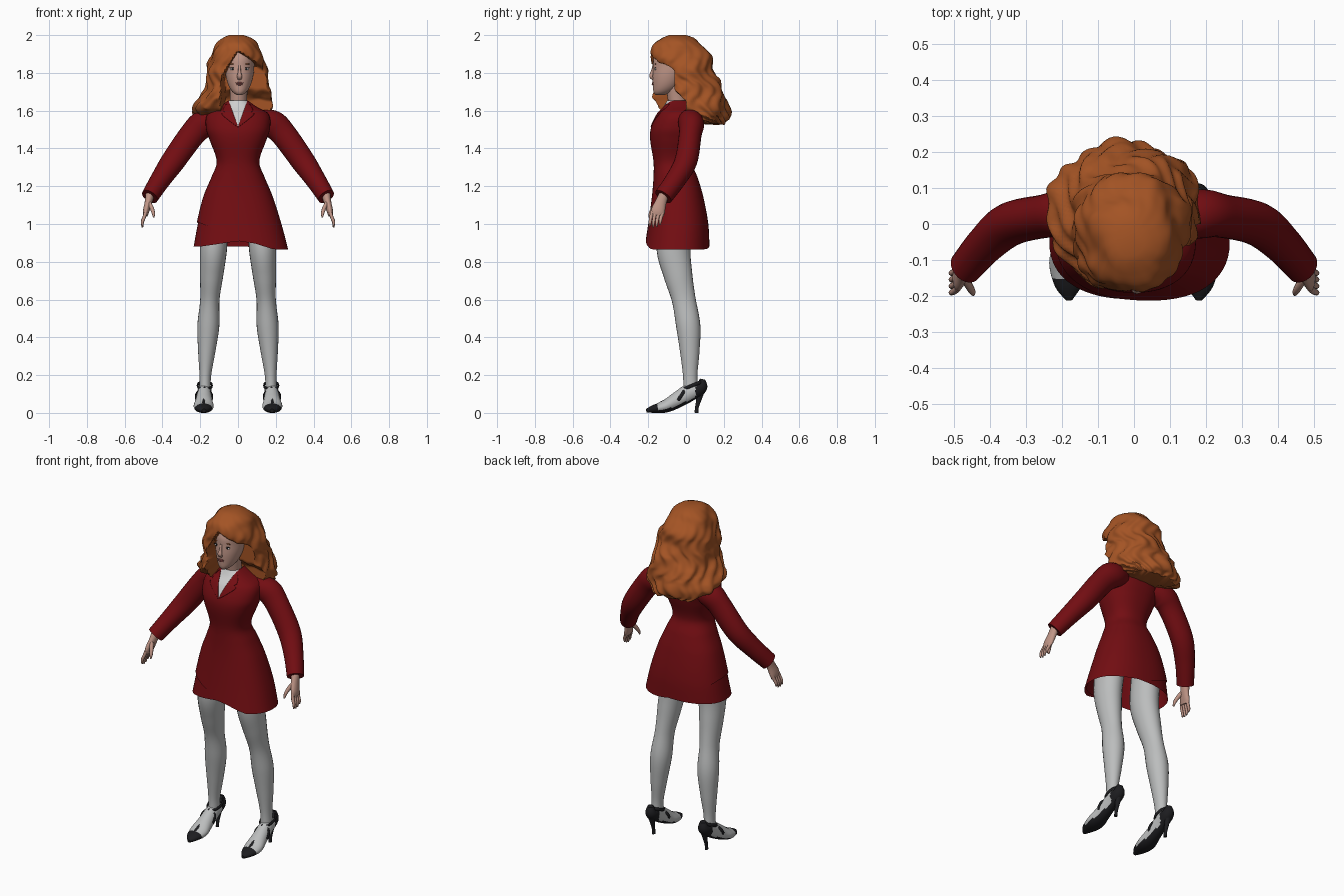
import bpy, bmesh, math
from mathutils import Vector, Matrix, noise

if "Cube" in bpy.data.objects:
    bpy.data.objects.remove(bpy.data.objects["Cube"])


def material(name, *rgb):
    m = bpy.data.materials.new(name)
    m.use_nodes = True
    m.diffuse_color = (*rgb, 1)
    m.node_tree.nodes["Principled BSDF"].inputs["Base Color"].default_value = (*rgb, 1)
    return m


RED = material("dark red cloth", .17, .004, .006)
HAIR = material("copper hair", .37, .088, .018)
SKIN = material("skin", .52, .3, .24)
WHITE = material("pale blouse", .62, .62, .62)
STOCKING = material("grey stocking", .5, .51, .51)
BLACK = material("black leather", .012, .012, .014)
LIP = material("lip", .34, .1, .09)


def at(keys, t):
    """Smooth interpolation of rows keyed by their first value."""
    keys = sorted(keys)
    t = min(max(t, keys[0][0]), keys[-1][0])
    i = 0
    while i < len(keys) - 2 and t > keys[i + 1][0]:
        i += 1
    a, b = keys[i], keys[i + 1]
    p, q = keys[max(i - 1, 0)], keys[min(i + 2, len(keys) - 1)]
    h = b[0] - a[0]
    s = (t - a[0]) / h
    out = []
    for k in range(1, len(a)):
        m0 = (b[k] - p[k]) / (b[0] - p[0]) * h
        m1 = (q[k] - a[k]) / (q[0] - a[0]) * h
        out.append(a[k] + s * (m0 + s * (3 * (b[k] - a[k]) - 2 * m0 - m1
                   + s * (2 * (a[k] - b[k]) + m0 + m1))))
    return out


def finish(name, bm, mats, mirror=False, paint=None, thick=0):
    bmesh.ops.recalc_face_normals(bm, faces=bm.faces)
    if paint:
        for f in bm.faces:
            f.normal_update()
            f.material_index = paint(f.calc_center_median(), f.normal)
    me = bpy.data.meshes.new(name)
    bm.to_mesh(me)
    bm.free()
    for m in mats:
        me.materials.append(m)
    ob = bpy.data.objects.new(name, me)
    bpy.context.collection.objects.link(ob)
    bpy.ops.object.select_all(action='DESELECT')
    ob.select_set(True)
    bpy.context.view_layer.objects.active = ob
    bpy.ops.object.shade_smooth_by_angle(angle=math.radians(50))
    if thick:
        ob.modifiers.new("thickness", 'SOLIDIFY').thickness = thick
    if mirror:
        ob.modifiers.new("mirror", 'MIRROR')
    return ob


def skin(rings, closed=True, caps=True):
    """Join rows of points into a surface."""
    bm = bmesh.new()
    rows = [[bm.verts.new(p) for p in r] for r in rings]
    n = len(rows[0])
    for a, b in zip(rows, rows[1:]):
        for i in range(n if closed else n - 1):
            j = (i + 1) % n
            bm.faces.new((a[i], a[j], b[j], b[i]))
    if caps:
        bm.faces.new(rows[0])
        bm.faces.new(rows[-1])
    return bm


def tube(path, steps=24, sides=20):
    """Oval tube along rows of x, y, z, half width, half height."""
    keys = [(i, *p) for i, p in enumerate(path)]
    rings, end = [], len(path) - 1
    for k in range(steps + 1):
        t = end * k / steps
        x, y, z, rx, ry = at(keys, t)
        d = (Vector(at(keys, t + .02)[:3]) - Vector(at(keys, t - .02)[:3])).normalized()
        u = (Vector((1, 0, 0)) - d * d.x).normalized()
        v = d.cross(u)
        rings.append([Vector((x, y, z)) + u * rx * math.cos(a) + v * ry * math.sin(a)
                      for a in (math.tau * i / sides for i in range(sides))])
    return skin(rings)


def oval(keys, ang, z, power=2.0):
    """Point on a level section; rows hold z, centre x, half width, front y, back y."""
    cx, rx, yf, yb = at(keys, z)
    c, s = math.cos(ang), math.sin(ang)
    e = 2 / power
    return Vector((cx + rx * math.copysign(abs(c) ** e, c),
                   (yf + yb) / 2 + (yb - yf) / 2 * math.copysign(abs(s) ** e, s), z))


def front(keys, x, z, power=2.0):
    cx, rx, yf, yb = at(keys, z)
    k = min(abs((x - cx) / rx), 1)
    return (yf + yb) / 2 - (yb - yf) / 2 * (1 - k ** power) ** (1 / power)


def ball(name, mat, loc, size):
    bm = bmesh.new()
    bmesh.ops.create_uvsphere(bm, u_segments=16, v_segments=10, radius=1,
                              matrix=Matrix.LocRotScale(loc, None, size))
    finish(name, bm, [mat])


def angles(n):
    return [math.tau * i / n for i in range(n)]


def clamp(v):
    return min(max(v, 0), 1)


# Jacket body with a slanting wrap hem
BODY = [(1.655, 0, .05, -.1, .02), (1.62, 0, .1, -.12, .055), (1.585, 0, .16, -.15, .075),
        (1.51, 0, .17, -.185, .075), (1.45, 0, .152, -.19, .06), (1.33, 0, .113, -.172, .03),
        (1.25, 0, .14, -.172, .06), (1.15, 0, .182, -.18, .09), (1, .005, .225, -.2, .118),
        (.86, .01, .257, -.222, .125)]


def hem(p):
    k = clamp((.18 - p.x) / .43)
    return .866 + .15 * (k if p.y < -.05 else k * k)


rings = []
for k in range(61):
    row = []
    for a in angles(64):
        low = hem(oval(BODY, a, .9, 2.3))
        row.append(oval(BODY, a, 1.655 + (low - 1.655) * k / 60, 2.3))
    rings.append(row)
bm = skin(rings, caps=False)
SLOPE, APEX = .36, 1.515
for sign in (1, -1):
    part = [f for f in bm.faces if f.calc_center_median().z > 1.5 and f.calc_center_median().y < -.06]
    geom = {e for f in part for e in f.edges} | {v for f in part for v in f.verts} | set(part)
    bmesh.ops.bisect_plane(bm, geom=list(geom), plane_co=(0, 0, APEX), plane_no=(1, 0, sign * SLOPE))
finish("jacket", bm, [RED, WHITE],
       paint=lambda c, n: int(c.y < -.06 and abs(c.x) < (c.z - APEX) * SLOPE))

# Under layer of the skirt
rings = []
for k in range(13):
    row = []
    for a in angles(64):
        p = oval(BODY, a, .95, 2.3)
        low = .88 + (.03 * clamp(1 - abs(p.x) / .2) if p.y < -.05 else 0)
        p = oval(BODY, a, 1.2 + (low - 1.2) * k / 12, 2.3)
        row.append(Vector((p.x * .965, (p.y + .05) * .965 - .05, p.z)))
    rings.append(row)
finish("skirt_lining", skin(rings, caps=False), [RED])

# Lapels beside the neck opening
LAPEL = [(1.515, .004), (1.555, .042), (1.585, .062), (1.592, .04), (1.6, .05), (1.635, .02)]
rings = []
for k in range(25):
    z = APEX + .12 * k / 24
    inner, width = (z - APEX) * SLOPE, at(LAPEL, z)[0]
    rings.append([(x, front(BODY, x, z, 2.3) - .004, z)
                  for x in (inner + width * j / 6 for j in range(7))])
finish("lapel", skin(rings, closed=False, caps=False), [RED], mirror=True, thick=.006)

# Sleeves
finish("sleeve", tube([(.11, .015, 1.55, .06, .06), (.185, .028, 1.528, .073, .068),
                       (.245, .022, 1.47, .068, .06), (.342, 0, 1.335, .064, .06),
                       (.41, -.055, 1.235, .054, .054), (.467, -.12, 1.145, .046, .05)], 30, 24),
       [RED], mirror=True)

# Hands
finish("palm", tube([(.465, -.115, 1.16, .024, .026), (.474, -.133, 1.115, .02, .03),
                     (.486, -.148, 1.07, .017, .037), (.49, -.152, 1.045, .012, .034)], 12, 16),
       [SKIN], mirror=True)
for i in range(4):
    y, drop = -.178 + i * .018, (.006, 0, .003, .014)[i]
    finish("finger_%d" % (i + 1),
           tube([(.488, y, 1.065, .009, .01), (.497, y - .008, 1.035, .009, .009),
                 (.506, y - .012, 1.008 + drop / 2, .008, .008),
                 (.506, y - .014, .982 + drop, .004, .004)], 10, 10), [SKIN], mirror=True)
finish("thumb", tube([(.473, -.145, 1.115, .012, .015), (.457, -.172, 1.085, .011, .012),
                      (.448, -.188, 1.058, .009, .009), (.446, -.196, 1.035, .004, .004)], 10, 10),
       [SKIN], mirror=True)

# Legs
finish("leg", tube([(.125, -.05, 1.02, .075, .09), (.13, -.066, .87, .072, .09),
                    (.14, -.042, .73, .062, .076), (.149, -.012, .6, .051, .063),
                    (.157, .012, .46, .058, .064), (.166, .02, .32, .045, .051),
                    (.173, .022, .2, .031, .038), (.175, .024, .12, .03, .038)], 40, 24),
       [STOCKING], mirror=True)

# Shoes: black toe cap, heel cup and sole
finish("shoe", tube([(.175, .088, .178, .018, .014), (.176, .078, .135, .034, .035),
                     (.178, .02, .108, .037, .046), (.18, -.05, .066, .044, .042),
                     (.182, -.11, .034, .053, .033), (.182, -.17, .021, .038, .021),
                     (.18, -.21, .011, .01, .01)], 48, 28), [STOCKING, BLACK], mirror=True,
       paint=lambda c, n: int(c.y < -.15 or c.y > .05 or n.z < -.55))
finish("heel", tube([(.176, .076, .125, .028, .028), (.176, .07, .08, .014, .016),
                     (.176, .058, .03, .009, .01), (.176, .055, 0, .009, .011)], 14, 14),
       [BLACK], mirror=True)
finish("center_strap", tube([(.182, -.16, .042, .012, .004), (.182, -.1, .074, .006, .005),
                             (.18, -.05, .108, .007, .005), (.178, -.02, .135, .006, .005)], 16, 10),
       [BLACK], mirror=True)


def strap(name, centre, wide, deep, tilt):
    turn = Matrix.Rotation(tilt, 3, 'X')
    rings = []
    for a in angles(32) + [0]:
        out = Vector((math.cos(a) * wide, math.sin(a) * deep, 0))
        d = out.normalized()
        rings.append([Vector(centre) + turn @ (out + d * .005 * math.cos(b)
                      + Vector((0, 0, .009 * math.sin(b)))) for b in angles(8)])
    finish(name, skin(rings, caps=False), [BLACK], mirror=True)


strap("instep_strap", (.18, -.03, .085), .044, .048, math.radians(58))
strap("ankle_strap", (.176, .033, .145), .038, .055, math.radians(22))

# Neck and head
finish("neck", tube([(0, -.035, 1.6, .05, .05), (.002, -.048, 1.66, .045, .048),
                     (.006, -.055, 1.75, .05, .055)], 8, 20), [SKIN])
HEAD = [(1.682, .008, .012, -.16, -.12), (1.695, .008, .034, -.171, -.08),
        (1.73, .008, .057, -.175, -.035), (1.78, .008, .072, -.177, 0),
        (1.83, .008, .078, -.174, .03), (1.88, .008, .078, -.17, .04),
        (1.93, .008, .06, -.14, .03), (1.955, .008, .02, -.08, 0)]
finish("head", skin([[oval(HEAD, a, 1.682 + .273 * k / 32) for a in angles(36)]
                     for k in range(33)]), [SKIN])
finish("nose", tube([(.008, -.17, 1.838, .006, .006), (.008, -.178, 1.805, .008, .009),
                     (.008, -.184, 1.782, .014, .01), (.008, -.174, 1.766, .01, .006)], 12, 12), [SKIN])


def on_face(name, mat, x, z, out, *size):
    ball(name, mat, Vector((x, front(HEAD, x, z) - out, z)), Vector(size))


for side, x in (("left", .045), ("right", -.029)):
    on_face(side + "_eye", WHITE, x, 1.82, 0, .014, .004, .006)
    on_face(side + "_iris", BLACK, x, 1.82, .003, .006, .002, .0055)
    on_face(side + "_lash", BLACK, x, 1.827, .001, .016, .004, .002)
    on_face(side + "_brow", HAIR, x, 1.847, 0, .018, .004, .003)
on_face("upper_lip", LIP, .008, 1.747, 0, .021, .005, .004)
on_face("lower_lip", LIP, .008, 1.739, 0, .017, .006, .005)

# Wavy side-parted hair, hollowed around the face and throat
LOCKS = [(2, -.01, .03, -.08, 0), (1.985, -.01, .07, -.13, .045), (1.95, -.01, .105, -.178, .088),
         (1.88, -.01, .14, -.188, .13), (1.8, -.005, .16, -.185, .15), (1.72, -.01, .172, -.183, .182),
         (1.65, -.02, .195, -.178, .208), (1.6, -.028, .21, -.13, .222),
         (1.56, -.02, .178, -.01, .218), (1.53, -.01, .12, .1, .205)]


def lock_point(a, z):
    p = oval(LOCKS, a, z, 2.2)
    d = Vector((math.cos(a), math.sin(a), 0))
    loose = clamp((2 - z) / .3)
    p += d * (.022 * noise.noise(Vector((p.x * 9, p.y * 9, z * 13)))
              + .006 * loose * math.sin(a * 15 + 3 * math.sin(z * 32)))
    top = 1.915 - (.6 * p.x if p.x > 0 else -1.6 * p.x)
    w = clamp((top - z) / .025) * clamp((p.x + .09) / .02)
    limit = -.06 + .06 * clamp((1.71 - z) / .05)
    p.y += w * (max(p.y, limit) - p.y)
    p.z += loose * .012 * noise.noise(p * 22)
    return p


finish("hair", skin([[lock_point(a, 2 - .47 * k / 64) for a in angles(112)] for k in range(65)]), [HAIR])
